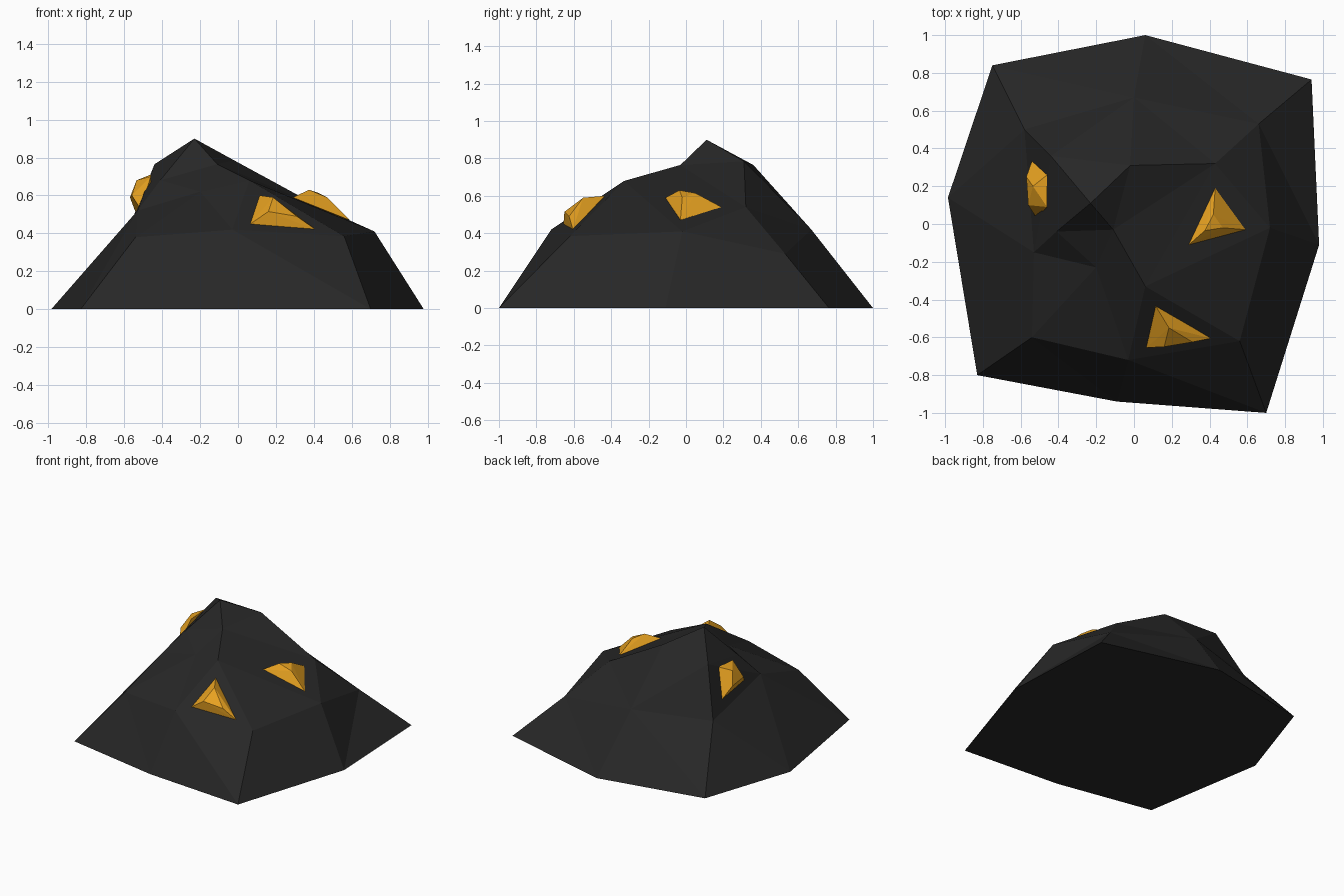
import bpy, bmesh
from mathutils import Vector
from mathutils.geometry import delaunay_2d_cdt

if "Cube" in bpy.data.objects:
    bpy.data.objects.remove(bpy.data.objects["Cube"])


def material(name, rgb):
    m = bpy.data.materials.new(name)
    m.diffuse_color = (*rgb, 1)
    m.use_nodes = True
    m.node_tree.nodes["Principled BSDF"].inputs["Base Color"].default_value = m.diffuse_color
    return m


def finish(name, bm, mat):
    bmesh.ops.recalc_face_normals(bm, faces=bm.faces)
    me = bpy.data.meshes.new(name)
    bm.to_mesh(me)
    bm.free()
    me.materials.append(mat)
    ob = bpy.data.objects.new(name, me)
    bpy.context.collection.objects.link(ob)
    return ob


stone = material("dark_stone", (0.02, 0.02, 0.02))
gold = material("amber_ore", (0.8, 0.36, 0.015))

# Rock: ground outline, shoulder ring and crown, joined as a height surface
foot = [(-.75, .84), (.06, 1), (.94, .765), (.98, -.11),
        (.70, -1), (-.09, -.94), (-.83, -.80), (-.985, .14)]
shoulder = [(-.58, .50, .42), (0, .67, .42), (.66, .53, .29), (.72, -.02, .41),
            (.56, -.62, .385), (-.03, -.72, .42), (-.54, -.60, .38), (-.53, -.15, .52)]
crown = [(-.44, .36, .765), (-.02, .31, .785), (.43, .32, .54), (.06, -.33, .68),
         (-.11, -.03, .765), (-.20, -.23, .62), (-.41, -.04, .68), (-.23, .11, .90)]
points = [Vector((x, y, 0)) for x, y in foot] + [Vector(p) for p in shoulder + crown]

ridges = []
for i in range(8):
    j = (i + 1) % 8
    ridges += [(i, j), (8 + i, 8 + j), (i, 8 + i)]
ridges += [(8, 16), (9, 16), (9, 17), (10, 18), (11, 18), (15, 16), (15, 22), (16, 17),
           (17, 18), (17, 20), (18, 20), (18, 19), (19, 20), (19, 12), (19, 13), (20, 21),
           (21, 22), (13, 21), (23, 16), (23, 17), (23, 20), (23, 22)]
co, _, faces, orig, _, _ = delaunay_2d_cdt([p.xy for p in points], ridges, [], 0, 1e-5)

bm = bmesh.new()
verts = []
for c, o in zip(co, orig):
    z = points[o[0]].z if o else min(points, key=lambda p: (p.xy - c).length).z
    verts.append(bm.verts.new((c.x, c.y, z)))
for f in faces:
    bm.faces.new([verts[i] for i in f])
bmesh.ops.holes_fill(bm, edges=[e for e in bm.edges if e.is_boundary], sides=0)
finish("rock", bm, stone)

# Ore crystals: base on the rock, smaller facet standing proud
ores = {
    "right_ore": [(.29, -.11, .59), (.43, .19, .54), (.59, -.03, .47),
                  (.42, .05, .615), (.375, -.035, .63), (.47, -.02, .59)],
    "front_ore": [(.065, -.655, .45), (.115, -.435, .60), (.41, -.605, .42),
                  (.185, -.55, .59), (.16, -.65, .515), (.31, -.625, .49)],
    "left_ore": [(-.54, .335, .51), (-.46, .26, .71), (-.46, .09, .70), (-.515, .03, .53),
                 (-.57, .25, .59), (-.56, .10, .60), (-.535, .20, .68)],
}
for name, pts in ores.items():
    bm = bmesh.new()
    centre = sum((Vector(p) for p in pts), Vector()) / len(pts)
    inside = centre + (Vector((-.1, .15, .3)) - centre) * 0.15
    vs = [bm.verts.new(p) for p in pts + [tuple(inside)]]
    hull = bmesh.ops.convex_hull(bm, input=vs)
    loose = [v for v in bm.verts if not v.link_faces]
    bmesh.ops.delete(bm, geom=loose, context='VERTS')
    finish(name, bm, gold)
